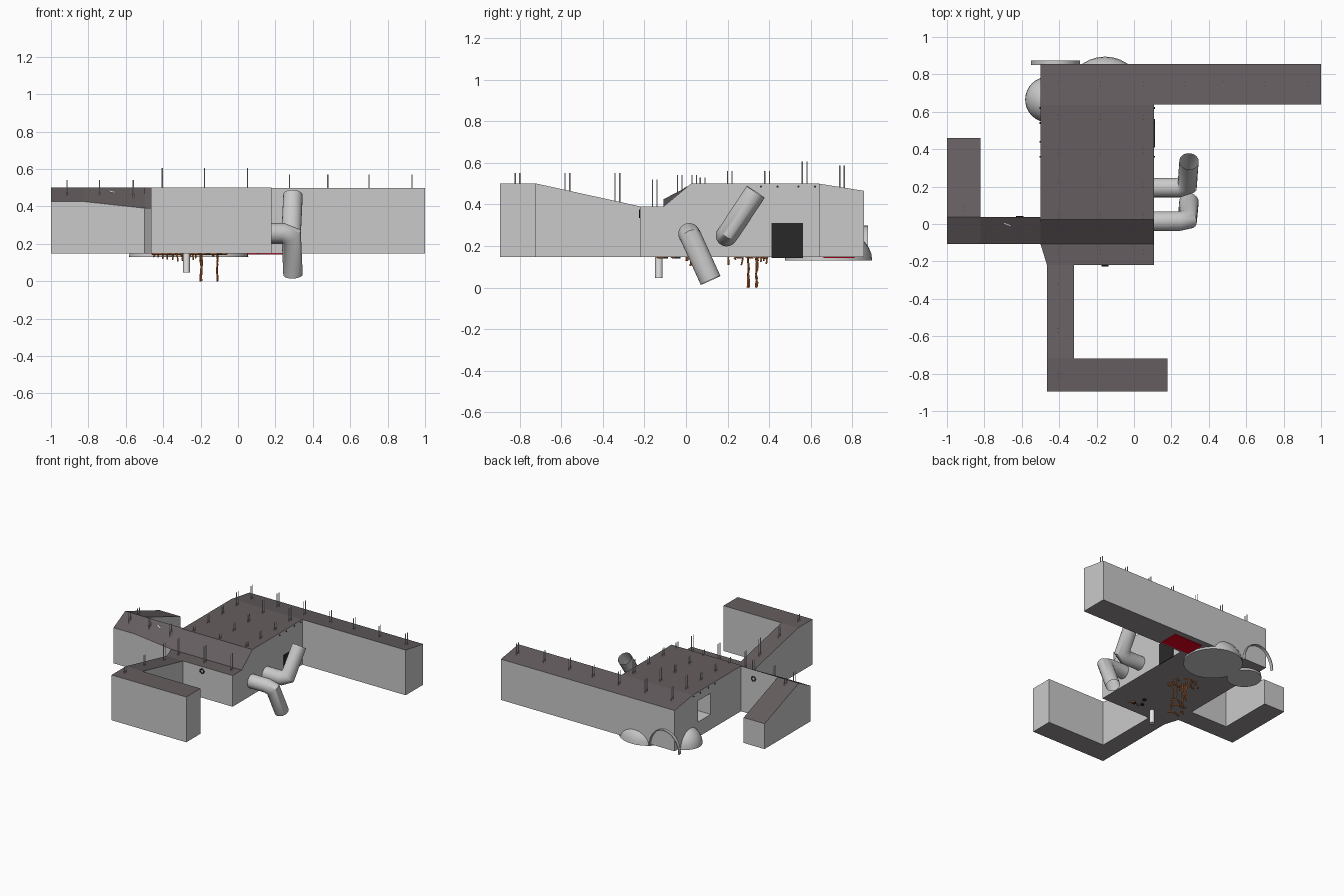
import bpy, bmesh, math, random
from mathutils import Vector

if "Cube" in bpy.data.objects:
    bpy.data.objects.remove(bpy.data.objects["Cube"])
random.seed(4)


def mat(name, r, g, b):
    m = bpy.data.materials.new(name)
    m.diffuse_color = (r, g, b, 1)
    m.use_nodes = True
    m.node_tree.nodes["Principled BSDF"].inputs["Base Color"].default_value = m.diffuse_color
    return m


WALL = mat("wall_grey", .59, .59, .59)
ROOF = mat("roof_dark", .13, .11, .115)
FLOOR = mat("floor_dark", .3, .282, .282)
BLACK = mat("black", .022, .022, .022)
RED = mat("red", .8, .0, .015)
COPPER = mat("copper", .7, .2, .05)
LIGHT = mat("light_grey", .8, .8, .8)
FLOOR_Z = .147


def finish(name, bm, mats, smooth=False):
    bmesh.ops.recalc_face_normals(bm, faces=bm.faces)
    me = bpy.data.meshes.new(name)
    bm.to_mesh(me)
    bm.free()
    ob = bpy.data.objects.new(name, me)
    bpy.context.collection.objects.link(ob)
    for m in mats:
        me.materials.append(m)
    if smooth:
        bpy.context.view_layer.objects.active = ob
        ob.select_set(True)
        bpy.ops.object.shade_smooth_by_angle(angle=math.radians(50))
        ob.select_set(False)
    return ob


def room(name, plans, z):
    """Closed block over plan polygons, roof height from z(x, y)."""
    bm = bmesh.new()
    for plan in plans:
        lo = [bm.verts.new((x, y, FLOOR_Z)) for x, y in plan]
        hi = [bm.verts.new((x, y, z(x, y))) for x, y in plan]
        bm.faces.new(lo[::-1])
        bm.faces.new(hi)
        for i in range(len(plan)):
            j = (i + 1) % len(plan)
            bm.faces.new((lo[i], lo[j], hi[j], hi[i]))
    bmesh.ops.recalc_face_normals(bm, faces=bm.faces)
    for f in bm.faces:
        f.normal_update()
        f.material_index = 1 if f.normal.z > .2 else 2 if f.normal.z < -.2 else 0
    return finish(name, bm, [WALL, ROOF, FLOOR])


def rect(x0, x1, y0, y1):
    return [(x0, y0), (x1, y0), (x1, y1), (x0, y1)]


def lerp(pts):
    def f(v):
        for (a, za), (b, zb) in zip(pts, pts[1:]):
            if v <= b:
                return za + (zb - za) * max(0, (v - a) / (b - a))
        return pts[-1][1]
    return f


def box(name, x0, x1, y0, y1, z0, z1, m):
    bm = bmesh.new()
    bmesh.ops.create_cube(bm, size=1)
    for v in bm.verts:
        v.co = ((x0 + x1) / 2 + v.co.x * (x1 - x0), (y0 + y1) / 2 + v.co.y * (y1 - y0),
                (z0 + z1) / 2 + v.co.z * (z1 - z0))
    return finish(name, bm, [m])


def tube(name, paths, r, m, seg=24, caps=True):
    """Round tubes along polylines, with mitred rings at the bends."""
    bm = bmesh.new()
    for path in paths:
        p = [Vector(q) for q in path]
        d0 = (p[1] - p[0]).normalized()
        u = d0.orthogonal().normalized()
        w = d0.cross(u)
        ring = [p[0] + (u * math.cos(t) + w * math.sin(t)) * r
                for t in (i * math.tau / seg for i in range(seg))]
        prev = first = [bm.verts.new(c) for c in ring]
        for k in range(1, len(p)):
            d = (p[k] - p[k - 1]).normalized()
            n = d if k == len(p) - 1 else (d + (p[k + 1] - p[k]).normalized()).normalized()
            ring = [c + d * ((p[k] - c).dot(n) / d.dot(n)) for c in ring]
            cur = [bm.verts.new(c) for c in ring]
            for i in range(seg):
                j = (i + 1) % seg
                bm.faces.new((prev[i], prev[j], cur[j], cur[i]))
            prev = cur
        if caps:
            bm.faces.new(first)
            bm.faces.new(prev)
    return finish(name, bm, [m], smooth=True)


# Main hall, front bay and the corridors
hall_z = lerp([(-.22, .39), (-.107, .39), (.025, .5), (.635, .5), (.855, .465)])
hall_y = [-.107, .025, .635, .855]
plan = [(.107, y) for y in hall_y] + [(-.5, y) for y in hall_y[::-1]]
hall = room("main_hall", [plan], lambda x, y: hall_z(y))
# the hall roof is split at its fold lines
bm = bmesh.new()
bm.from_mesh(hall.data)
bmesh.ops.delete(bm, geom=[f for f in bm.faces if all(v.co.z > .3 for v in f.verts)], context='FACES_ONLY')
for a, b in zip(hall_y, hall_y[1:]):
    vs = sorted([v for v in bm.verts if v.co.z > .3 and a - .001 < v.co.y < b + .001], key=lambda v: (v.co.y, v.co.x))
    bm.faces.new((vs[0], vs[1], vs[3], vs[2])).material_index = 1
bmesh.ops.recalc_face_normals(bm, faces=bm.faces)
bm.to_mesh(hall.data)
bm.free()

room("front_bay", [[(-.5, -.107), (-.465, -.22), (.107, -.22), (.107, -.107)]], lambda x, y: .39)
room("east_corridor", [rect(.107, 1, .64, .855)], lambda x, y: hall_z(y))
south_z = lerp([(-.72, .5), (-.22, .39)])
room("south_corridor", [rect(-.465, -.32, -.72, -.22)], lambda x, y: south_z(y))
room("south_room", [rect(-.465, .18, -.895, -.72)], lambda x, y: .5)
west_front = lerp([(-1, .425), (-.82, .425), (-.5, .39)])
room("west_corridor", [rect(-1, -.82, -.107, .037), rect(-.82, -.5, -.107, .037)],
     lambda x, y: .5 if y > 0 else west_front(x))
north_z = lerp([(.037, .5), (.46, .345)])
room("northwest_corridor", [rect(-1, -.82, .037, .46)], lambda x, y: north_z(y))

# Open window in the west wall, black door in the east wall, red floor mat
cutter = box("window_cutter", -.6, -.3, .41, .565, .265, .43, WALL)
cutter.hide_render = True
mod = hall.modifiers.new("window", 'BOOLEAN')
mod.object = cutter
mod.operation = 'DIFFERENCE'
bpy.context.view_layer.objects.active = hall
bpy.ops.object.modifier_apply(modifier=mod.name)
bpy.data.objects.remove(cutter)
box("east_door", .105, .112, .41, .562, .143, .31, BLACK)
box("red_mat", .05, .3, .66, .81, .142, .15, RED)

# Bent pipes on the east side, open at the far ends
tube("lower_pipe", [[(.09, .015, .258), (.24, .015, .258), (.285, .025, .24), (.294, .118, .035)]],
     .052, WALL, caps=False)
tube("upper_pipe", [[(.09, .195, .25), (.24, .195, .25), (.285, .21, .27), (.294, .335, .46)]],
     .052, WALL, caps=False)

# Paired hanger rods on the roofs
spots = [(x, y, hall_z(y), .105) for x in (-.405, -.18, .05) for y in (.75, .57)]
spots += [(x, y, hall_z(y), .06) for x in (-.405, -.18, .05) for y in (.39, .21)]
spots += [(x, .04, .5, .04) for x in (-.405, -.18, .05)]
spots += [(x, -.15, .39, .13) for x in (-.405, -.18, .05)]
spots += [(x, .75, .48, .09) for x in (.275, .48, .7, .93)]
spots += [(x, -.03, .44, .1) for x in (-.56, -.74, -.915)]
spots += [(-.915, .08, .47, .06), (-.405, -.33, .41, .14), (-.405, -.57, .46, .09)]
spots += [(-.405, -.81, .5, .05)]
tube("hanger_rods", [[(x, y + s, z - .02), (x, y + s, z + h)]
                     for x, y, z, h in spots for s in (-.011, .011)], .003, LIGHT, 24)


# Half domes at the north-west corner
def dome(name, x, y, r, h):
    bm = bmesh.new()
    bmesh.ops.create_uvsphere(bm, u_segments=32, v_segments=16, radius=1)
    g = bm.verts[:] + bm.edges[:] + bm.faces[:]
    bmesh.ops.bisect_plane(bm, geom=g, plane_co=(0, 0, 0), plane_no=(0, 0, -1), clear_outer=True)
    bmesh.ops.holes_fill(bm, edges=[e for e in bm.edges if e.is_boundary])
    for v in bm.verts:
        v.co = (x + v.co.x * r, y + v.co.y * r, .13 + v.co.z * h)
    finish(name, bm, [WALL], True)


dome("large_dome", -.155, .685, .21, .16)
dome("small_dome", -.46, .665, .122, .13)

# Thin arch standing against the north wall
bm = bmesh.new()
rows = []
for i in range(17):
    t = math.pi * i / 16
    rows.append([bm.verts.new((-.42 + math.cos(t) * r, y, .14 + math.sin(t) * r * 1.2))
                 for r, y in ((.132, .85), (.132, .875), (.126, .875), (.126, .85))])
for a, b in zip(rows, rows[1:]):
    for k in range(4):
        bm.faces.new((a[k], a[(k + 1) % 4], b[(k + 1) % 4], b[k]))
finish("north_arch", bm, [WALL], True)


# Copper wires hanging below the floor
def wire(x, y, length):
    n = max(3, int(length / .02))
    return [(x + random.uniform(-.004, .004), y + random.uniform(-.005, .005), .155 - length * i / n)
            for i in range(n + 1)]


wires = [wire(x, y, .155) for x in (-.2, -.195, -.11) for y in (.3, .34)]
wires += [wire(-.45 + .025 * i, random.uniform(0, .1), random.uniform(.02, .055)) for i in range(8)]
wires += [wire(random.uniform(-.35, -.1), random.uniform(.2, .42), random.uniform(.015, .05)) for i in range(8)]
tube("hanging_wires", wires, .004, COPPER, 12)
tube("floor_cables", [[(x, y, .146), (x + .06, y + .02, .144), (x + .09, y - .01, .146)]
                      for x, y in ((-.3, .3), (-.25, .37), (-.2, .25), (-.42, .04), (-.36, .09),
                                   (-.46, -.06), (-.15, -.13))], .005, COPPER, 12)

# Drain stub, roof lump, wall rings and small black studs
tube("drain_stub", [[(-.275, -.13, .155), (-.275, -.13, .045)]], .018, LIGHT)
tube("roof_lump", [[(-.695, .005, .48), (-.66, -.008, .472)]], .006, LIGHT, 16)
tube("wall_rings", [[(x + .016 * math.cos(t), y, z + .016 * math.sin(t))
                     for t in (math.tau * i / 16 for i in range(17))]
                    for x, y, z in ((-.155, -.223, .355), (-.61, .04, .43))], .004, BLACK, 12)
tube("floor_studs", [[(x, y, .152), (x, y, .14)] for x, y in
                     ((-.16, -.1), (-.1, -.12), (-.13, -.04))], .014, BLACK, 16)
tube("wall_studs", [[(x, y, .485), (x + d, y, .485)] for y in (.36, .44, .54, .62)
                    for x, d in ((.1, .012), (-.495, -.01))], .005, BLACK, 12)
